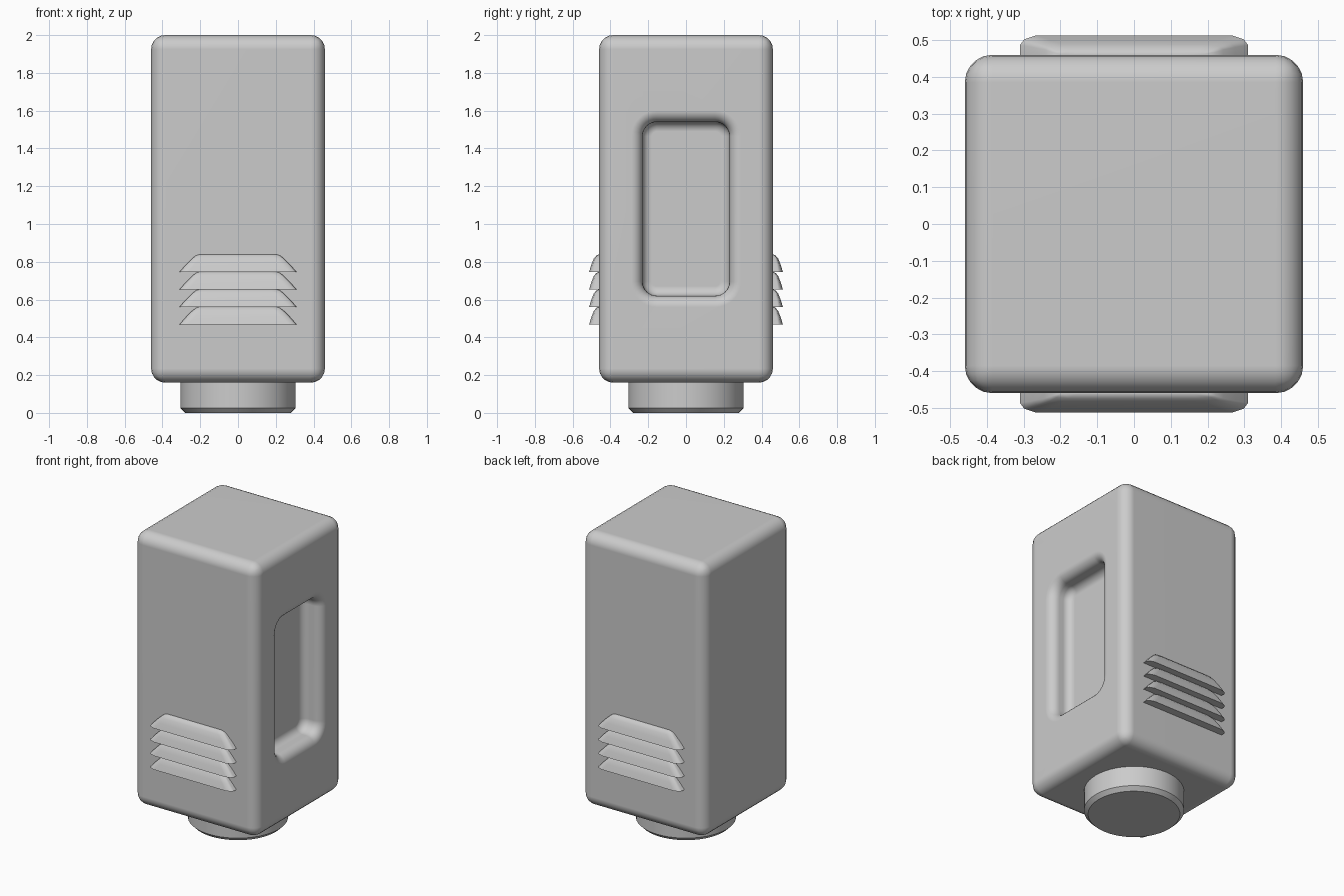
import bpy, bmesh
from math import sin, cos, pi
from mathutils import Matrix

if "Cube" in bpy.data.objects:
    bpy.data.objects.remove(bpy.data.objects["Cube"])


def add_object(name, bm):
    bmesh.ops.recalc_face_normals(bm, faces=bm.faces[:])
    mesh = bpy.data.meshes.new(name)
    bm.to_mesh(mesh)
    bm.free()
    obj = bpy.data.objects.new(name, mesh)
    bpy.context.collection.objects.link(obj)
    return obj


def activate(obj):
    bpy.ops.object.select_all(action='DESELECT')
    obj.select_set(True)
    bpy.context.view_layer.objects.active = obj


def smooth(obj, angle=35):
    activate(obj)
    bpy.ops.object.shade_smooth_by_angle(angle=angle * pi / 180)
    wn = obj.modifiers.new("weighted_normals", 'WEIGHTED_NORMAL')
    wn.keep_sharp = True


def loft(bm, rings):
    """Skin a stack of closed rings and cap both ends."""
    loops = [[bm.verts.new(p) for p in ring] for ring in rings]
    n = len(loops[0])
    for a, b in zip(loops, loops[1:]):
        for i in range(n):
            j = (i + 1) % n
            bm.faces.new((a[i], a[j], b[j], b[i]))
    bm.faces.new(loops[0])
    bm.faces.new(loops[-1])


# Rounded housing
bm = bmesh.new()
bmesh.ops.create_cube(bm, size=1, matrix=Matrix.Translation((0, 0, 1.08)) @ Matrix.Diagonal((0.92, 0.92, 1.84, 1)))
bmesh.ops.bevel(bm, geom=bm.edges[:], offset=0.075, segments=5, profile=0.5, affect='EDGES')
housing = add_object("housing", bm)

# Cutter for the side recess: rounded rim, straight wall, filleted floor
RIM, FILLET, DEPTH, STEPS = 0.06, 0.05, 0.14, 6


def recess_ring(offset, depth):
    hy, hz, r = 0.23 + offset, 0.46 + offset, 0.075 + offset
    pts = []
    for q, (sy, sz) in enumerate([(1, 1), (-1, 1), (-1, -1), (1, -1)]):
        for k in range(9):
            a = q * pi / 2 + k * pi / 16
            pts.append((0.46 - depth, sy * (hy - r) + r * cos(a), 1.08 + sz * (hz - r) + r * sin(a)))
    return pts


arc = [k * pi / 2 / STEPS for k in range(STEPS + 1)]
profile = [(RIM, -0.05)]
profile += [(RIM * (1 - sin(a)), RIM * (1 - cos(a))) for a in arc]
profile += [(FILLET * (cos(a) - 1), DEPTH - FILLET + FILLET * sin(a)) for a in arc]
bm = bmesh.new()
loft(bm, [recess_ring(o, d) for o, d in profile])
cutter = add_object("recess_cutter", bm)
cutter.hide_render = True

cut = housing.modifiers.new("recess", 'BOOLEAN')
cut.operation = 'DIFFERENCE'
cut.solver = 'EXACT'
cut.object = cutter
activate(housing)
bpy.ops.object.modifier_apply(modifier=cut.name)
bpy.data.objects.remove(cutter)
smooth(housing)

# Louvres on the front, mirrored to the back: (height, half width, projection)
LOUVRE = [(0, 0.31, 0.053), (0.04, 0.275, 0.041), (0.072, 0.243, 0.028), (0.088, 0.222, 0.014), (0.094, 0.2, 0.002)]
bm = bmesh.new()
for i in range(4):
    rings = []
    for h, w, p in LOUVRE:
        half = [(w, 0.02), (w, -0.5 * p), (w - 0.012, -0.8 * p), (w - 0.045, -p)]
        outline = half + [(-x, y) for x, y in reversed(half)]
        rings.append([(x, y - 0.46, 0.468 + 0.0925 * i + h) for x, y in outline])
    loft(bm, rings)
louvres = add_object("louvres", bm)
mirror = louvres.modifiers.new("mirror", 'MIRROR')
mirror.use_axis = (False, True, False)
smooth(louvres, 40)

# Round foot with a chamfered lower edge
bm = bmesh.new()
loft(bm, [[(r * cos(k * pi / 24), r * sin(k * pi / 24), z) for k in range(48)]
          for r, z in [(0.28, 0), (0.305, 0.025), (0.305, 0.17)]])
smooth(add_object("foot", bm), 30)
